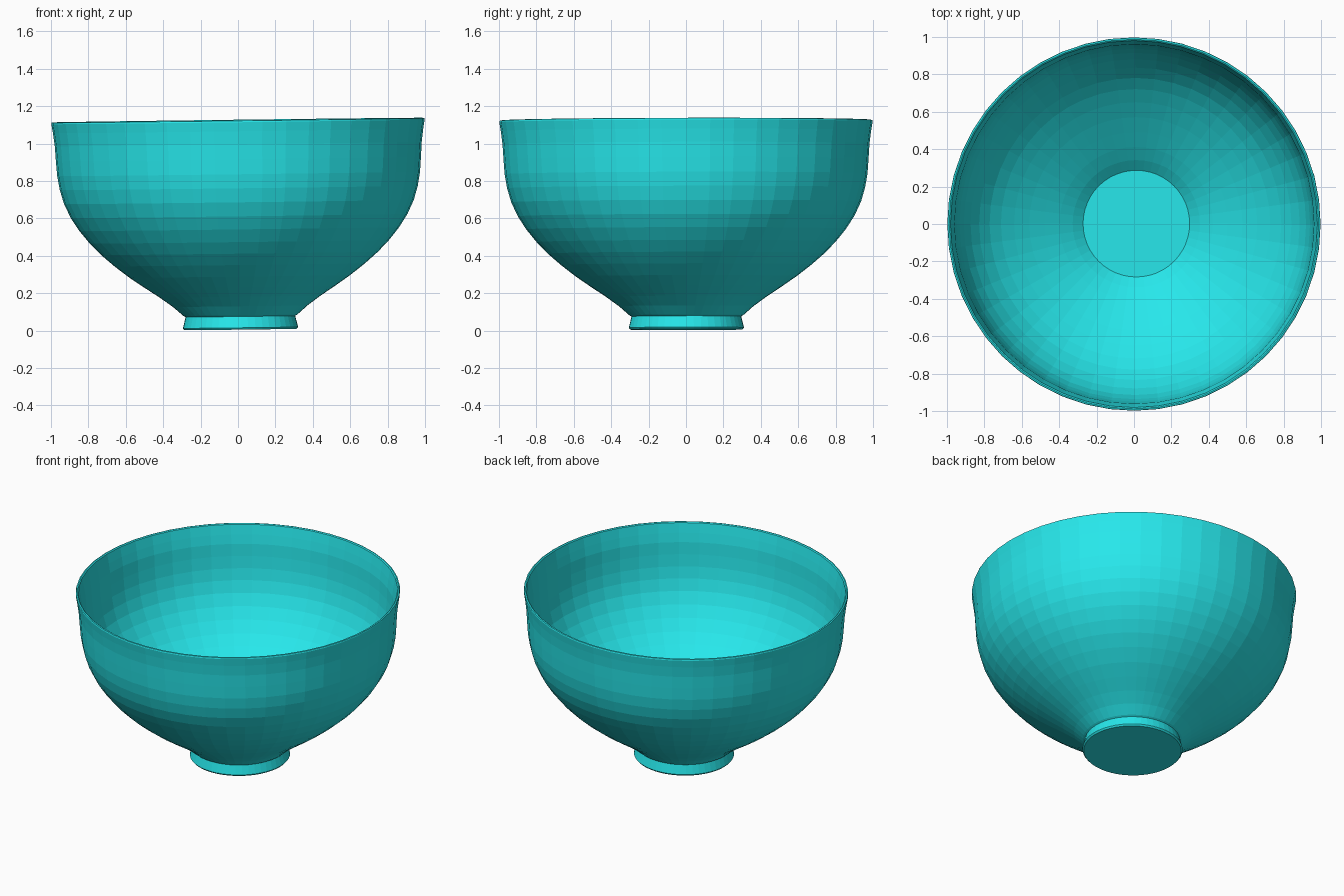
import bpy, bmesh
from math import tau, pi
from mathutils import Matrix, Vector

if "Cube" in bpy.data.objects:
    bpy.data.objects.remove(bpy.data.objects["Cube"])

SEGMENTS = 48

# Closed half-profile (radius, height): underside, foot, outer wall, rim, inner wall, floor
profile = [
    (0.02, 0.008), (0.30, 0.008), (0.308, 0.018), (0.293, 0.078), (0.305, 0.085),
    (0.36, 0.133), (0.43, 0.184), (0.51, 0.237), (0.59, 0.292), (0.67, 0.354),
    (0.74, 0.415), (0.80, 0.477), (0.855, 0.545), (0.90, 0.615), (0.935, 0.69),
    (0.957, 0.765), (0.97, 0.84), (0.976, 0.92), (0.981, 1.0), (0.99, 1.07),
    (0.998, 1.118), (0.996, 1.126), (0.988, 1.128), (0.981, 1.123),
    (0.97, 1.06), (0.961, 1.0), (0.957, 0.92), (0.95, 0.84), (0.937, 0.765),
    (0.915, 0.69), (0.88, 0.615), (0.835, 0.545), (0.78, 0.477), (0.72, 0.42),
    (0.65, 0.364), (0.57, 0.305), (0.49, 0.25), (0.41, 0.196), (0.34, 0.145),
    (0.285, 0.098), (0.02, 0.098),
]

# Lathe the profile around the bowl axis
bm = bmesh.new()
rings = []
for r, z in profile:
    ring = [bm.verts.new(Matrix.Rotation(tau * i / SEGMENTS, 3, 'Z') @ Vector((r, 0, z)))
            for i in range(SEGMENTS)]
    rings.append(ring)
for a, b in zip(rings, rings[1:]):
    for i in range(SEGMENTS):
        j = (i + 1) % SEGMENTS
        bm.faces.new((a[i], a[j], b[j], b[i]))
bm.faces.new(list(reversed(rings[0])))
bm.faces.new(rings[-1])
bmesh.ops.recalc_face_normals(bm, faces=bm.faces)

# Slight hand-made lean of the whole bowl
lean = Matrix.Rotation(-0.0125, 4, 'Y') @ Matrix.Rotation(0.002, 4, 'X')
bmesh.ops.transform(bm, matrix=Matrix.Translation((0.0138, 0.002, 0)) @ lean, verts=bm.verts)

# Rest it on the ground
low = min(v.co.z for v in bm.verts)
bmesh.ops.translate(bm, vec=(0, 0, -low + 0.002), verts=bm.verts)

mesh = bpy.data.meshes.new("bowl")
bm.to_mesh(mesh)
bm.free()
bowl = bpy.data.objects.new("bowl", mesh)
bpy.context.collection.objects.link(bowl)

# Turquoise glaze
glaze = bpy.data.materials.new("turquoise_glaze")
glaze.diffuse_color = (0.02, 0.8, 0.83, 1)
glaze.use_nodes = True
glaze.node_tree.nodes["Principled BSDF"].inputs["Base Color"].default_value = glaze.diffuse_color
mesh.materials.append(glaze)
